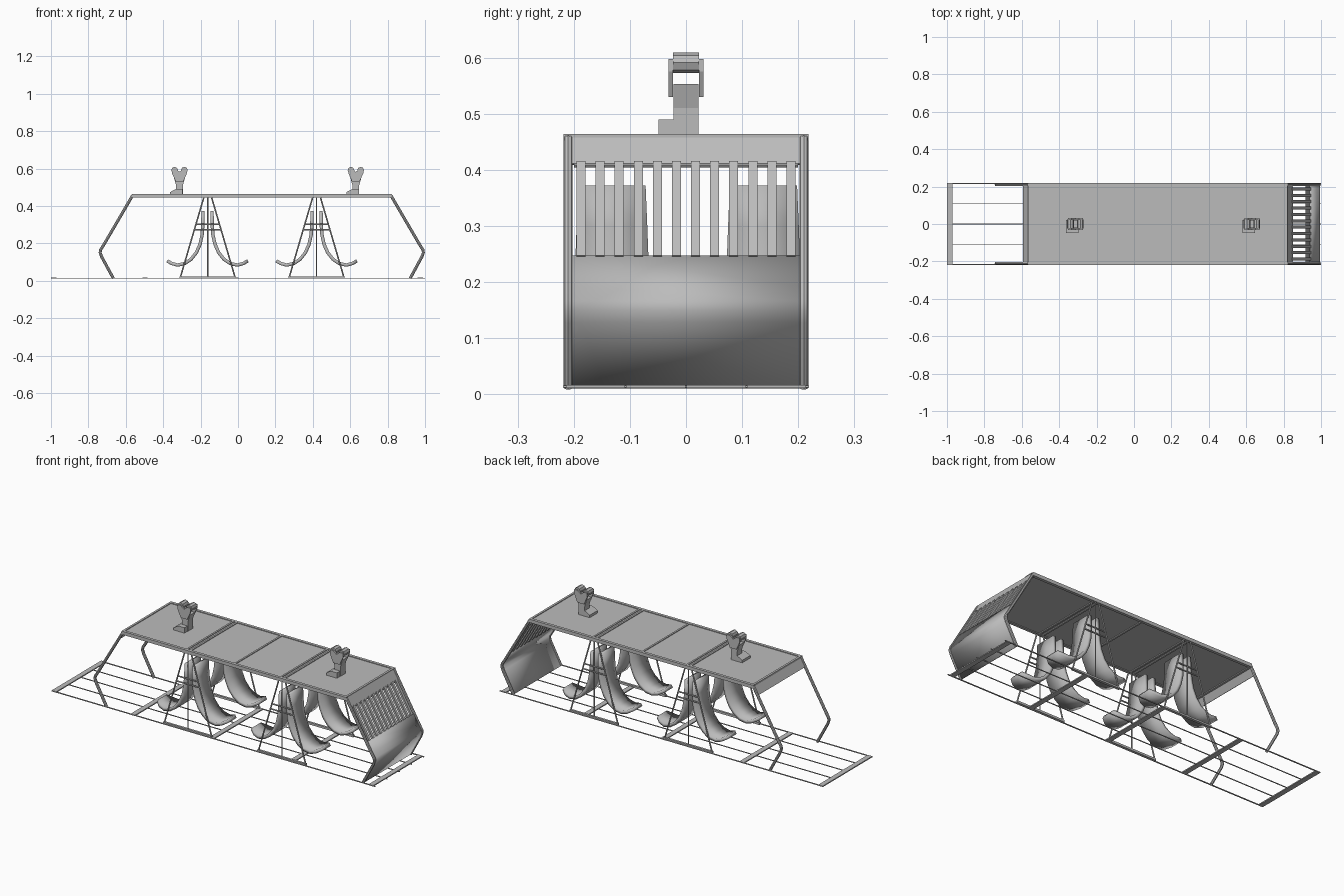
import bpy, bmesh, math
from mathutils import Vector

cube = bpy.data.objects.get("Cube")
if cube:
    bpy.data.objects.remove(cube, do_unlink=True)

metal = bpy.data.materials.new("plain_grey")
metal.use_nodes = True
GREY = (0.5, 0.5, 0.5, 1)
metal.diffuse_color = GREY
metal.node_tree.nodes["Principled BSDF"].inputs["Base Color"].default_value = GREY


def add(name, mesh, smooth=False):
    obj = bpy.data.objects.new(name, mesh)
    bpy.context.collection.objects.link(obj)
    mesh.materials.clear()
    mesh.materials.append(metal)
    if smooth:
        bpy.ops.object.select_all(action='DESELECT')
        obj.select_set(True)
        bpy.context.view_layer.objects.active = obj
        bpy.ops.object.shade_smooth_by_angle(angle=math.radians(35))
    return obj


def box(name, x, y, z):
    """Box from (low, high) pairs."""
    bm = bmesh.new()
    bmesh.ops.create_cube(bm, size=1)
    for v in bm.verts:
        v.co = [lo + (hi - lo) * (c + 0.5) for (lo, hi), c in zip((x, y, z), v.co)]
    mesh = bpy.data.meshes.new(name)
    bm.to_mesh(mesh)
    bm.free()
    return add(name, mesh)


def tube(name, points, radius):
    """Round tube along a path."""
    curve = bpy.data.curves.new(name, 'CURVE')
    curve.dimensions = '3D'
    curve.bevel_depth = radius
    curve.bevel_resolution = 2
    curve.use_fill_caps = True
    spline = curve.splines.new('POLY')
    spline.points.add(len(points) - 1)
    for p, co in zip(spline.points, points):
        p.co = (*co, 1)
    temp = bpy.data.objects.new(name, curve)
    mesh = bpy.data.meshes.new_from_object(temp)
    bpy.data.objects.remove(temp)
    return add(name, mesh, True)


def sheet(name, profile, y, half_widths, thickness, smooth=True):
    """Bent sheet: an x-z profile spread across y and thickened."""
    bm = bmesh.new()
    rows = [[bm.verts.new((x, y + s * w, z)) for s in (-1, 1)]
            for (x, z), w in zip(profile, half_widths)]
    for a, b in zip(rows, rows[1:]):
        bm.faces.new((a[0], a[1], b[1], b[0]))
    mesh = bpy.data.meshes.new(name)
    bm.to_mesh(mesh)
    bm.free()
    obj = add(name, mesh, smooth)
    mod = obj.modifiers.new("thickness", 'SOLIDIFY')
    mod.thickness = thickness
    mod.offset = 0
    return obj


def prism(name, outline, y0, y1):
    """Solid x-z outline extruded along y."""
    bm = bmesh.new()
    face = bm.faces.new([bm.verts.new((x, y0, z)) for x, z in outline])
    out = bmesh.ops.extrude_face_region(bm, geom=[face])
    for v in out["geom"]:
        if isinstance(v, bmesh.types.BMVert):
            v.co.y = y1
    bmesh.ops.recalc_face_normals(bm, faces=bm.faces)
    mesh = bpy.data.meshes.new(name)
    bm.to_mesh(mesh)
    bm.free()
    return add(name, mesh)


MID = 0.127      # middle of the cabin along x
ROOF = 0.455
SIDE = 0.21

# Floor: flat cross bars and lengthwise rails
for x in (-0.985, -0.497, -0.01, 0.48, 0.975):
    box("floor_cross_bar", (x - 0.014, x + 0.014), (-0.218, 0.218), (0.011, 0.017))
for y in (-0.216, -0.108, 0, 0.108, 0.216):
    w = 0.003 if abs(y) > 0.2 else 0.002
    box("floor_rail", (-1, 1), (y - w, y + w), (0.012, 0.016))

# Roof: plate, edge bars and seam bars
box("roof_panel", (-0.567, 0.82), (-0.205, 0.205), (0.449, 0.46))
for s in (-1, 1):
    box("roof_edge_bar", (-0.567, 0.82), (s * SIDE - 0.008, s * SIDE + 0.008), (0.445, 0.464))
for x, w in ((-0.172, 0.005), (-0.15, 0.005), (0.125, 0.005),
             (0.408, 0.005), (0.43, 0.005), (-0.562, 0.006), (0.814, 0.006)):
    box("roof_seam_bar", (x - w, x + w), (-0.216, 0.216), (0.444, 0.464))

# End profile as offset from the middle, and height
END = [(0.69, 0.457), (0.846, 0.19), (0.862, 0.165), (0.864, 0.15),
       (0.857, 0.13), (0.793, 0.012)]


def on_slope(z):
    """Offset of the upper end slope at a height."""
    (x0, z0), (x1, z1) = END[0], END[1]
    return x0 + (x1 - x0) * (z0 - z) / (z0 - z1)


# End frames: bent side pipes and a header under the roof at both ends
for e in (-1, 1):
    for s in (-1, 1):
        tube("end_side_pipe", [(MID + e * x, s * SIDE, z) for x, z in END], 0.008)
    head = [(MID + e * on_slope(z), z) for z in (0.457, 0.41)]
    sheet("end_header", head, 0, (0.205, 0.205), 0.006, False)

# Closed end: lower panel, slats and slat rails
lower = [(on_slope(0.246), 0.246)] + END[1:]
sheet("end_lower_panel", [(MID + x, z) for x, z in lower], 0, [0.205] * len(lower), 0.007)
for i in range(12):
    slat = [(MID + on_slope(z), z) for z in (0.413, 0.244)]
    sheet("end_slat", slat, -0.187 + i * 0.034, (0.008, 0.008), 0.012, False)
tube("slat_top_rail", [(MID + on_slope(0.408), y, 0.408) for y in (-0.2, 0.2)], 0.004)

# Triangular side frames with rungs
for c in (-0.162, 0.42):
    for s in (-1, 1):
        y = s * SIDE
        for d in (-1, 1):
            tube("frame_leg", [(c + d * 0.018, y, ROOF), (c + d * 0.147, y, 0.016)], 0.004)
        tube("frame_post", [(c, y, ROOF), (c, y, 0.016)], 0.003)
        box("frame_foot_bar", (c - 0.15, c + 0.15), (y - 0.006, y + 0.006), (0.012, 0.024))
        for z, w in ((0.302, 0.066), (0.272, 0.075)):
            tube("frame_rung", [(c - w, y, z), (c + w, y, z)], 0.004)

# Back-to-back bucket seats
SEAT = [(0.024, 0.372), (0.025, 0.30), (0.029, 0.245), (0.04, 0.195), (0.06, 0.15),
        (0.088, 0.115), (0.122, 0.092), (0.16, 0.084), (0.19, 0.092), (0.216, 0.106)]
WIDTH = [0.06, 0.063, 0.065, 0.065, 0.065, 0.065, 0.065, 0.063, 0.056, 0.038]
for c in (-0.163, 0.42):
    for d in (-1, 1):
        for y in (-0.132, 0.138):
            sheet("seat", [(c + d * x, z) for x, z in SEAT], y, WIDTH, 0.018)

# Cable hangers on the roof
for c in (-0.313, 0.63):
    prism("hanger_foot", [(c - 0.05, 0.46), (c + 0.016, 0.46), (c + 0.016, 0.49),
                          (c - 0.02, 0.49), (c - 0.05, 0.474)], -0.049, 0.022)
    prism("hanger_column", [(c - 0.018, 0.46), (c + 0.018, 0.46), (c + 0.018, 0.51),
                            (c + 0.03, 0.553), (c - 0.03, 0.553), (c - 0.018, 0.51)],
          -0.022, 0.022)
    for s in (-1, 1):
        prism("hanger_plate", [(c - 0.02, 0.53), (c + 0.02, 0.53), (c + 0.04, 0.575),
                               (c + 0.04, 0.598), (c + 0.02, 0.598), (c, 0.582),
                               (c - 0.02, 0.598), (c - 0.04, 0.598), (c - 0.04, 0.575)],
              s * 0.023, s * 0.031)
        tube("hanger_roller", [(c + s * 0.026, y, 0.591) for y in (-0.023, 0.023)], 0.018)
